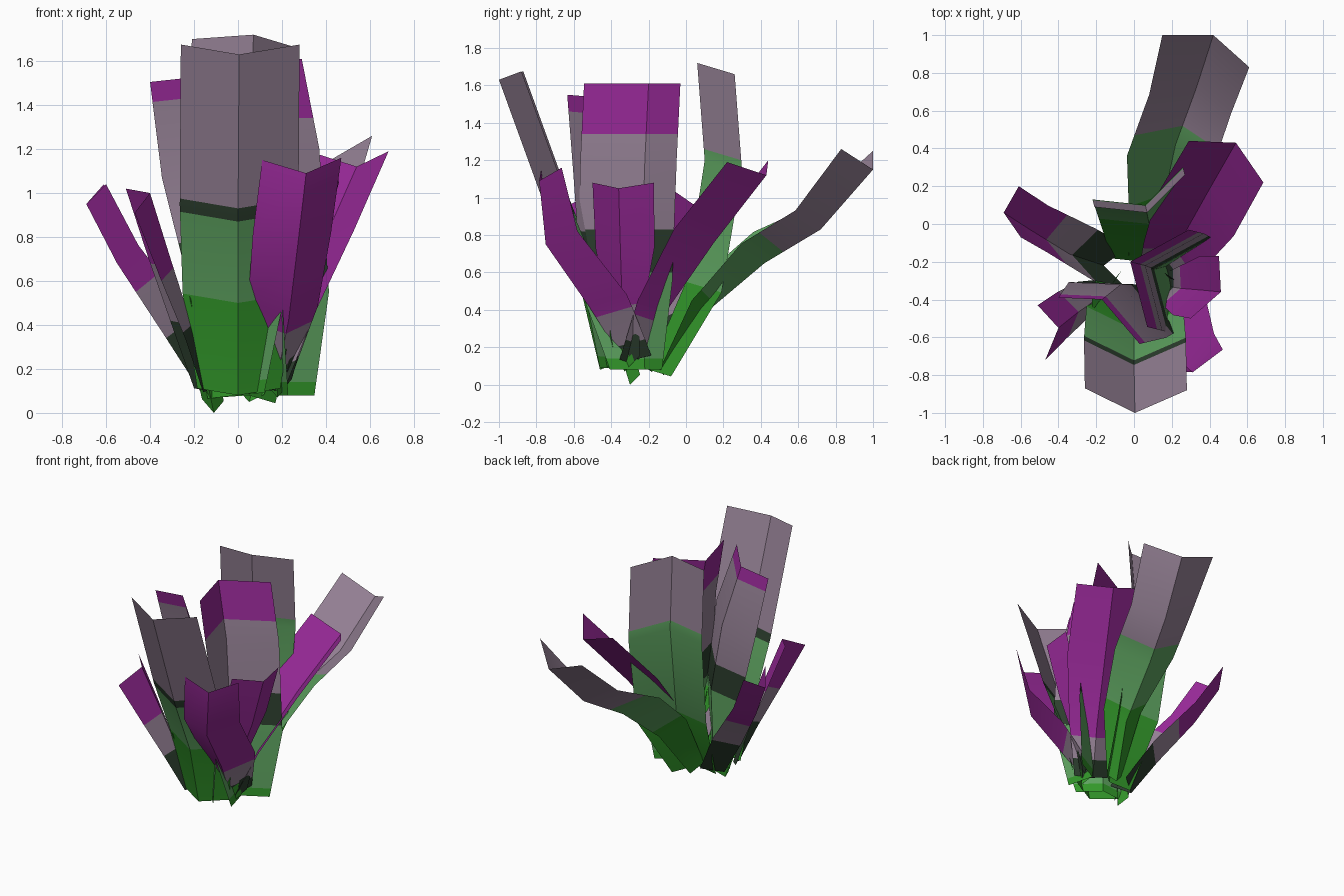
import bpy
import math
from mathutils import Vector

cube = bpy.data.objects.get("Cube")
if cube:
    bpy.data.objects.remove(cube)


def make_material(name, colour):
    material = bpy.data.materials.new(name)
    material.use_nodes = True
    rgba = (*colour, 1)
    material.diffuse_color = rgba
    shader = material.node_tree.nodes["Principled BSDF"]
    shader.inputs["Base Color"].default_value = rgba
    shader.inputs["Roughness"].default_value = 0.9
    return material


materials = {
    "green": make_material("leaf_green", (.032, .31, .023)),
    "pale": make_material("pale_green", (.11, .36, .115)),
    "dark": make_material("dark_green", (.025, .048, .027)),
    "mauve": make_material("grey_mauve", (.30, .22, .30)),
    "purple": make_material("purple", (.31, .022, .31)),
}

BROAD = (.6, .95, 1, 1)
NARROW = (.4, .6, .95, 1)


def leaf(name, spine, left, right, bands, widths=BROAD,
         left_base=None, right_base=None):
    """Folded sheet along a rising spine; bands are (colour, lower height).
    The two sides may swing from a base direction to their tip direction."""
    spine = [Vector(p) for p in spine]
    left, right = Vector(left), Vector(right)
    left_base = Vector(left_base or left)
    right_base = Vector(right_base or right)

    def sample(height):
        for low, high, w0, w1 in zip(spine, spine[1:], widths, widths[1:]):
            if height <= high.z + 1e-6:
                t = (height - low.z) / (high.z - low.z)
                return low.lerp(high, t), w0 + (w1 - w0) * t
        return spine[-1], widths[-1]

    # rows at every bend and every change of colour
    heights = {round(p.z, 3) for p in spine}
    heights |= {round(h, 3) for c, h in bands if h > spine[0].z}
    heights = sorted(heights)
    verts, faces, colours = [], [], []
    for height in heights:
        centre, width = sample(height)
        rise = (height - heights[0]) / (heights[-1] - heights[0])
        verts += [centre + left_base.lerp(left, rise) * width, centre,
                  centre + right_base.lerp(right, rise) * width]
    for row in range(len(heights) - 1):
        middle = (heights[row] + heights[row + 1]) / 2
        colour = max(i for i, band in enumerate(bands) if band[1] < middle)
        for side in (0, 1):
            a = row * 3 + side
            faces.append((a, a + 1, a + 4, a + 3))
            colours.append(colour)

    mesh = bpy.data.meshes.new(name)
    mesh.from_pydata(verts, [], faces)
    for colour, height in bands:
        mesh.materials.append(materials[colour])
    mesh.polygons.foreach_set("material_index", colours)
    mesh.update()
    obj = bpy.data.objects.new(name, mesh)
    bpy.context.collection.objects.link(obj)
    bpy.ops.object.select_all(action="DESELECT")
    obj.select_set(True)
    bpy.context.view_layer.objects.active = obj
    bpy.ops.object.shade_smooth_by_angle(angle=math.radians(38))


def purple_bands(dark_top, mauve_top):
    return [("dark", 0), ("mauve", dark_top), ("purple", mauve_top)]


# Tall broad leaves
leaf("front_leaf",
     [(0, -.46, .08), (0, -.56, .5), (0, -.735, .9), (.005, -1, 1.63)],
     left=(-.265, .13, .045), right=(.275, .12, .045),
     bands=[("green", 0), ("pale", .5), ("dark", .87), ("mauve", .93)],
     widths=(.7, .95, 1, 1))

leaf("left_tall_leaf",
     [(.18, -.22, .08), (.11, -.24, .55), (.06, -.22, 1.2), (-.02, -.2, 1.61)],
     left=(.09, -.345, 0), right=(.31, .17, 0),
     bands=[("green", 0), ("pale", .14), ("dark", .6), ("mauve", .83),
            ("purple", 1.34)], widths=(.54, .98, 1, 1))

leaf("right_tall_leaf",
     [(0, -.32, .08), (.02, -.32, .6), (-.07, -.32, 1.1), (-.17, -.4, 1.53)],
     left=(-.23, .01, -.025), right=(.2, -.235, .02),
     bands=[("green", 0), ("pale", .14), ("dark", .6), ("mauve", .8),
            ("purple", 1.44)], widths=(.6, 1.05, 1.2, 1))

leaf("rear_tall_leaf",
     [(.05, -.2, .08), (.08, 0, .55), (.06, .1, 1.2), (.07, .06, 1.72)],
     left=(-.28, .03, -.02), right=(.2, .2, -.06),
     bands=[("green", 0), ("pale", .55), ("mauve", 1.26)])

leaf("rear_arching_leaf",
     [(.05, -.12, .05), (.15, .1, .38), (.22, .42, .65), (.33, .72, .83),
      (.42, 1, 1.15)],
     left=(-.27, 0, .1), right=(.19, -.17, .11),
     left_base=(-.2, -.12, .22), right_base=(.17, -.05, .08),
     bands=[("green", 0), ("pale", .43), ("mauve", .71)],
     widths=(.4, .8, 1.08, 1, 1))

# Shorter purple leaves
leaf("rear_left_purple_leaf",
     [(.15, -.25, .1), (.24, -.1, .4), (.38, .15, .76), (.54, .43, 1.12)],
     left=(-.25, .01, .08), right=(.145, -.21, .07),
     bands=purple_bands(.2, .33), widths=(.5, .75, 1.02, 1))

leaf("front_left_purple_leaf",
     [(.17, -.33, .12), (.23, -.52, .42), (.27, -.75, .75), (.31, -.785, 1.09)],
     left=(-.2, .01, .06), right=(.16, .12, .07),
     left_base=(-.18, .04, .06), right_base=(.12, .24, .06),
     bands=purple_bands(.2, .36), widths=(.6, 1, 1.05, 1))

leaf("left_purple_leaf",
     [(.18, -.33, .1), (.24, -.34, .4), (.36, -.35, .7), (.46, -.36, 1.05)],
     left=(-.16, -.14, .03), right=(-.01, .19, .03),
     bands=purple_bands(.25, .42), widths=NARROW)

leaf("rear_right_purple_leaf",
     [(-.16, -.22, .08), (-.34, -.16, .36), (-.55, -.03, .68), (-.69, .06, .95)],
     left=(.08, .14, .09), right=(.09, -.13, .09),
     left_base=(.13, .1, .03), right_base=(.11, -.11, .07),
     bands=purple_bands(.34, .55), widths=(1, 1.2, 1, 1))

leaf("front_right_purple_leaf",
     [(-.14, -.35, .1), (-.2, -.4, .37), (-.3, -.47, .68), (-.4, -.55, 1)],
     left=(-.11, .12, .02), right=(-.07, -.17, -.09),
     left_base=(-.1, .09, .02), right_base=(-.03, -.07, -.01),
     bands=purple_bands(.4, .66))

# Small pointed shoots at the base
for name, base, tip, colour in (
        ("right_shoot", (-.11, -.3, 0), (-.22, -.46, .53), "green"),
        ("left_shoot", (.18, -.33, .07), (.17, -.5, .53), "green"),
        ("small_shoot", (.2, -.3, .1), (.25, -.32, .3), "dark")):
    middle = Vector(base).lerp(Vector(tip), .5)
    leaf(name, [base, middle, tip], left=(-.06, .05, .07),
         right=(.05, .06, .06), bands=[(colour, -1)], widths=(.9, 1, 0))
